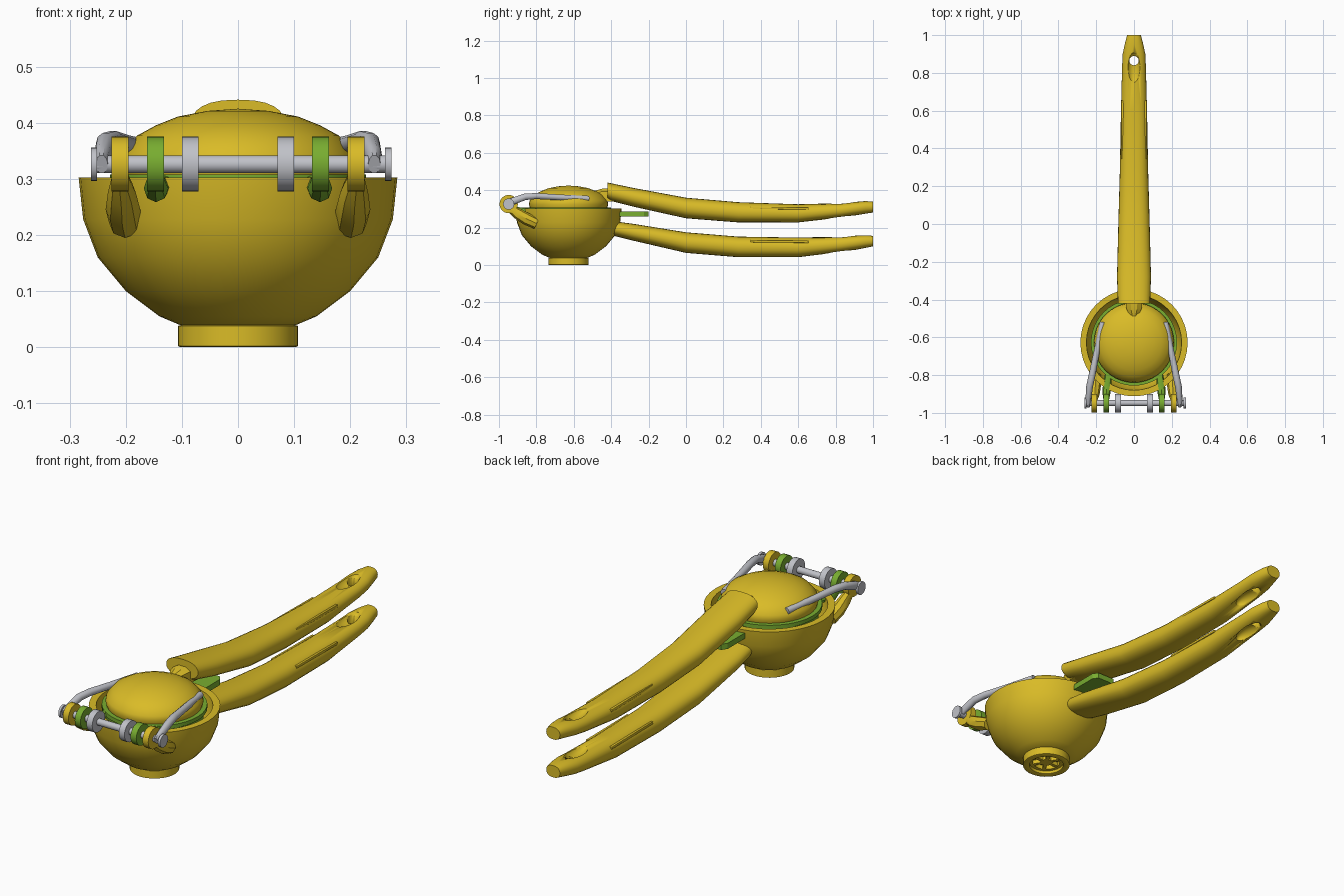
import bpy, bmesh, math
from mathutils import Vector

if "Cube" in bpy.data.objects:
    bpy.data.objects.remove(bpy.data.objects["Cube"])

def material(name, rgb):
    m = bpy.data.materials.new(name)
    m.diffuse_color = (*rgb, 1)
    m.use_nodes = True
    m.node_tree.nodes["Principled BSDF"].inputs["Base Color"].default_value = m.diffuse_color
    return m

YELLOW = material("lemon_yellow", (0.70, 0.50, 0.02))
GREEN = material("lime_green", (0.19, 0.42, 0.03))
GREY = material("metal_grey", (0.53, 0.54, 0.58))
CY = -0.628                      # centre of the bowl along y
PIN = Vector((0, -0.948, 0.326)) # hinge axis

def finish(name, bm, mat, angle=40):
    bmesh.ops.recalc_face_normals(bm, faces=bm.faces)
    me = bpy.data.meshes.new(name)
    bm.to_mesh(me)
    bm.free()
    ob = bpy.data.objects.new(name, me)
    bpy.context.collection.objects.link(ob)
    me.materials.append(mat)
    bpy.ops.object.select_all(action='DESELECT')
    ob.select_set(True)
    bpy.context.view_layer.objects.active = ob
    bpy.ops.object.shade_smooth_by_angle(angle=math.radians(angle))
    return ob

def loft(name, rings, mat, cap=True, angle=40):
    """Skin a list of point loops."""
    bm = bmesh.new()
    vs = [[bm.verts.new(p) for p in r] for r in rings]
    n = len(vs[0])
    for a, b in zip(vs, vs[1:]):
        for i in range(n):
            j = (i + 1) % n
            bm.faces.new((a[i], a[j], b[j], b[i]))
    if cap:
        bm.faces.new(vs[0])
        bm.faces.new(vs[-1])
    bmesh.ops.remove_doubles(bm, verts=bm.verts, dist=1e-5)
    return finish(name, bm, mat, angle)

def lathe(name, profile, mat, n=40, axis='z', at=(0, CY, 0), closed=False):
    """Turn (radius, height) pairs about the z or x axis."""
    rings = []
    for r, h in profile + (profile[:1] if closed else []):
        r = max(r, 1e-6)
        ring = []
        for i in range(n):
            a = 2 * math.pi * i / n
            c, s = r * math.cos(a), r * math.sin(a)
            ring.append(Vector(at) + Vector((c, s, h) if axis == 'z' else (h, c, s)))
        rings.append(ring)
    return loft(name, rings, mat, cap=False)

def sweep(name, path, mat, n=10):
    """Tube through (point, half width, half height) stations."""
    rings = []
    for k, (p, w, h) in enumerate(path):
        t = (Vector(path[min(k + 1, len(path) - 1)][0]) - Vector(path[max(k - 1, 0)][0])).normalized()
        side = t.cross(Vector((0, 0, 1))).normalized()
        up = side.cross(t)
        rings.append([Vector(p) + side * w * math.cos(a) + up * h * math.sin(a)
                      for a in (2 * math.pi * i / n for i in range(n))])
    return loft(name, rings, mat)

def box(name, centre, size, mat, rot=0, bevel=0):
    bm = bmesh.new()
    bmesh.ops.create_cube(bm, size=1)
    bmesh.ops.scale(bm, vec=size, verts=bm.verts)
    if bevel:
        bmesh.ops.bevel(bm, geom=bm.edges[:], offset=bevel, segments=2, affect='EDGES', profile=0.5)
    ob = finish(name, bm, mat, 30)
    ob.location = centre
    ob.rotation_euler = (rot, 0, 0)
    return ob

def cut(ob, cutter):
    cutter.hide_render = True
    cutter.hide_viewport = True
    m = ob.modifiers.new("cut", 'BOOLEAN')
    m.operation, m.solver, m.object = 'DIFFERENCE', 'EXACT', cutter

# Outer bowl with a wall and hollow inside
lathe("bowl", [(0, .034), (.10, .038), (.14, .055), (.20, .10), (.25, .16), (.276, .228),
               (.284, .302), (.252, .302), (.248, .24), (.22, .165), (.17, .105), (.10, .065), (0, .06)], YELLOW)

# Foot: ring, inner ring, hub and spokes
lathe("foot_ring", [(.107, .002), (.107, .038), (.078, .045), (.078, .002), (.083, 0), (.102, 0)], YELLOW, closed=True)
lathe("foot_inner_ring", [(.08, .016), (.08, .04), (.062, .04), (.062, .016)], YELLOW, closed=True)
lathe("foot_hub", [(0, .016), (.028, .016), (.028, .04)], YELLOW, 16)
for i in range(6):
    a = math.pi * i / 3
    spoke = box("foot_spoke", (.045 * math.cos(a), CY + .045 * math.sin(a), .028), (.05, .016, .023), YELLOW)
    spoke.rotation_euler[2] = a

# Inner cup with its tab
lathe("inner_cup", [(0, .085), (.10, .10), (.17, .155), (.21, .225), (.216, .285), (.228, .29), (.228, .308),
                    (.206, .308), (.20, .24), (.15, .16), (0, .10)], GREEN)
tab = [(-.045, -.42), (.045, -.42), (.062, -.36), (.062, -.225), (.045, -.20), (-.045, -.20), (-.062, -.225), (-.062, -.36)]
loft("cup_tab", [[(x, y, z) for x, y in tab] for z in (.26, .287)], GREEN, angle=20)

# Pressing dome
lathe("press_dome", [(0, .27), (.19, .27), (.205, .30), (.212, .325), (.208, .345), (.18, .377), (.147, .395),
                     (.107, .411), (.055, .421), (0, .425)], YELLOW)

# Lug joining dome to upper handle
loft("handle_lug", [[(x * w, y, z) for x, z in ((-1, .34), (1, .34), (1, top - .015), (.4, top), (-.4, top), (-1, top - .015))]
                    for y, w, top in ((-.495, .018, .395), (-.45, .04, .408), (-.37, .05, .41))], YELLOW, angle=25)

# Handles: y, half width, bottom, top
UPPER = [(-.42, .084, .355, .441), (-.40, .086, .342, .437), (-.28, .09, .312, .412), (0, .083, .25, .36), (.28, .075, .228, .336),
         (.6, .069, .228, .325), (.83, .063, .254, .331), (.9, .06, .265, .337), (.96, .047, .275, .342), (1, .036, .281, .339)]
LOWER = [(-.45, .06, .185, .24), (-.40, .078, .16, .238), (-.36, .085, .15, .231), (-.28, .09, .13, .22), (0, .083, .065, .175), (.28, .075, .042, .152),
         (.6, .069, .042, .147), (.83, .063, .07, .152), (.9, .06, .08, .157), (.96, .047, .092, .159), (1, .036, .1, .156)]

def power(v, e):
    return math.copysign(abs(v) ** e, v)

def handle(name, stations):
    n, rings = 24, []
    for y, w, lo, hi in stations:
        rings.append([(w * power(math.cos(a), .8), y, (lo + hi) / 2 + (hi - lo) / 2 * power(math.sin(a), .9))
                      for a in (2 * math.pi * i / n for i in range(n))])
    ob = loft(name, rings, YELLOW, angle=45)
    lo, hi = stations[-3][2], stations[-3][3]
    # Hanging hole and the scoops leading to it
    cut(ob, lathe("hole_cutter", [(0, lo - .1), (.025, lo - .1), (.025, hi + .1), (0, hi + .1)],
                  YELLOW, 20, at=(0, .865, 0)))
    for z, r in ((hi + .008, .036), (lo - .015, .036)):
        bm = bmesh.new()
        bmesh.ops.create_uvsphere(bm, u_segments=20, v_segments=12, radius=1)
        bmesh.ops.scale(bm, vec=(.036, .085, r), verts=bm.verts)
        bmesh.ops.translate(bm, vec=(0, .825, z), verts=bm.verts)
        cut(ob, finish("scoop_cutter", bm, YELLOW))
    # Thin grip lines on both sides
    for s in (-1, 1):
        box(name + "_grip_line", (s * .062, .5, stations[-5][3] - .021), (.012, .31, .012), YELLOW, -.01, .002)

handle("upper_handle", UPPER)
handle("lower_handle", LOWER)

# Hinge pin with end heads
lathe("hinge_pin", [(0, -.262), (.016, -.262), (.016, .265), (0, .265)], GREY, 20, 'x', PIN)
for x0, x1 in ((-.262, -.251), (.262, .274)):
    lathe("pin_head", [(0, x0), (.03, x0), (.03, x1), (0, x1)], GREY, 20, 'x', PIN)

def eyelet(name, x, mat):
    lathe(name, [(.014, x - .015), (.049, x - .015), (.049, x + .015), (.014, x + .015)], mat, 24, 'x', PIN, True)

for s in (-1, 1):
    eyelet("bowl_eyelet", s * .21, YELLOW)
    eyelet("cup_eyelet", s * .147, GREEN)
    eyelet("spacer_ring", s * .085, GREY)
    # Brackets from the hinge to the bowl and the cup
    sweep("bowl_bracket", [((s * .21, -.935, .30), .016, .022), ((s * .207, -.90, .275), .025, .03),
                           ((s * .205, -.85, .245), .031, .033), ((s * .20, -.80, .222), .03, .03)], YELLOW, 8)
    sweep("cup_bracket", [((s * .147, -.93, .30), .015, .02), ((s * .146, -.89, .283), .022, .025),
                          ((s * .142, -.85, .288), .022, .02), ((s * .135, -.79, .295), .018, .013)], GREEN, 8)
    # Bent side arms lying over the dome
    sweep("side_arm", [((s * .243, -.965, .326), .011, .018), ((s * .242, -.93, .34), .015, .02),
                       ((s * .235, -.86, .365), .018, .018), ((s * .222, -.80, .369), .018, .017),
                       ((s * .198, -.68, .362), .016, .016), ((s * .166, -.52, .355), .015, .016)], GREY, 10)
